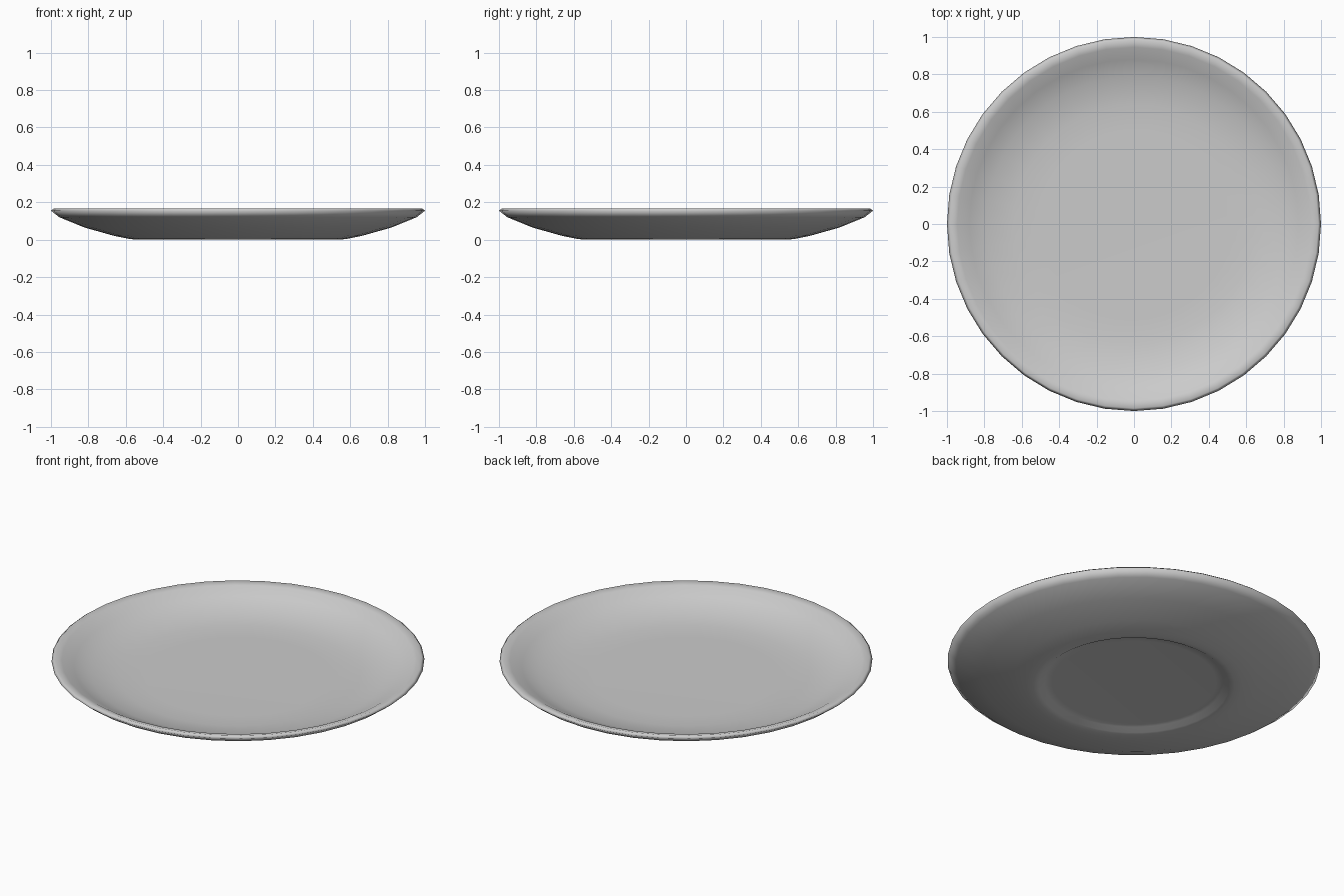
import bpy
import bmesh
import math

cube = bpy.data.objects.get("Cube")
if cube:
    bpy.data.objects.remove(cube, do_unlink=True)

# Plain glaze
glaze = bpy.data.materials.new("light_grey_glaze")
glaze.use_nodes = True
colour = (0.6, 0.6, 0.6, 1.0)
glaze.diffuse_color = colour
glaze.node_tree.nodes["Principled BSDF"].inputs["Base Color"].default_value = colour

# Cross-section (radius, height): recessed base, foot ring, outer wall, rim, dish
profile = [
    (0, 0.022), (0.44, 0.022), (0.48, 0.02), (0.51, 0.002), (0.54, 0),
    (0.58, 0.004), (0.66, 0.02), (0.82, 0.065), (0.955, 0.12), (1.0, 0.155),
    (0.985, 0.167), (0.945, 0.157), (0.88, 0.122), (0.79, 0.085),
    (0.64, 0.062), (0.5, 0.06), (0, 0.06),
]

# Revolve the section into the plate
bm = bmesh.new()
verts = [bm.verts.new((r, 0, z)) for r, z in profile]
edges = [bm.edges.new(pair) for pair in zip(verts, verts[1:])]
bmesh.ops.spin(bm, geom=verts + edges, cent=(0, 0, 0), axis=(0, 0, 1),
               angle=math.tau, steps=40, use_duplicate=False)
bmesh.ops.remove_doubles(bm, verts=bm.verts, dist=0.0001)
bmesh.ops.recalc_face_normals(bm, faces=bm.faces)
for face in bm.faces:
    face.smooth = True

mesh = bpy.data.meshes.new("plate")
bm.to_mesh(mesh)
bm.free()
mesh.materials.append(glaze)
plate = bpy.data.objects.new("plate", mesh)
bpy.context.collection.objects.link(plate)
